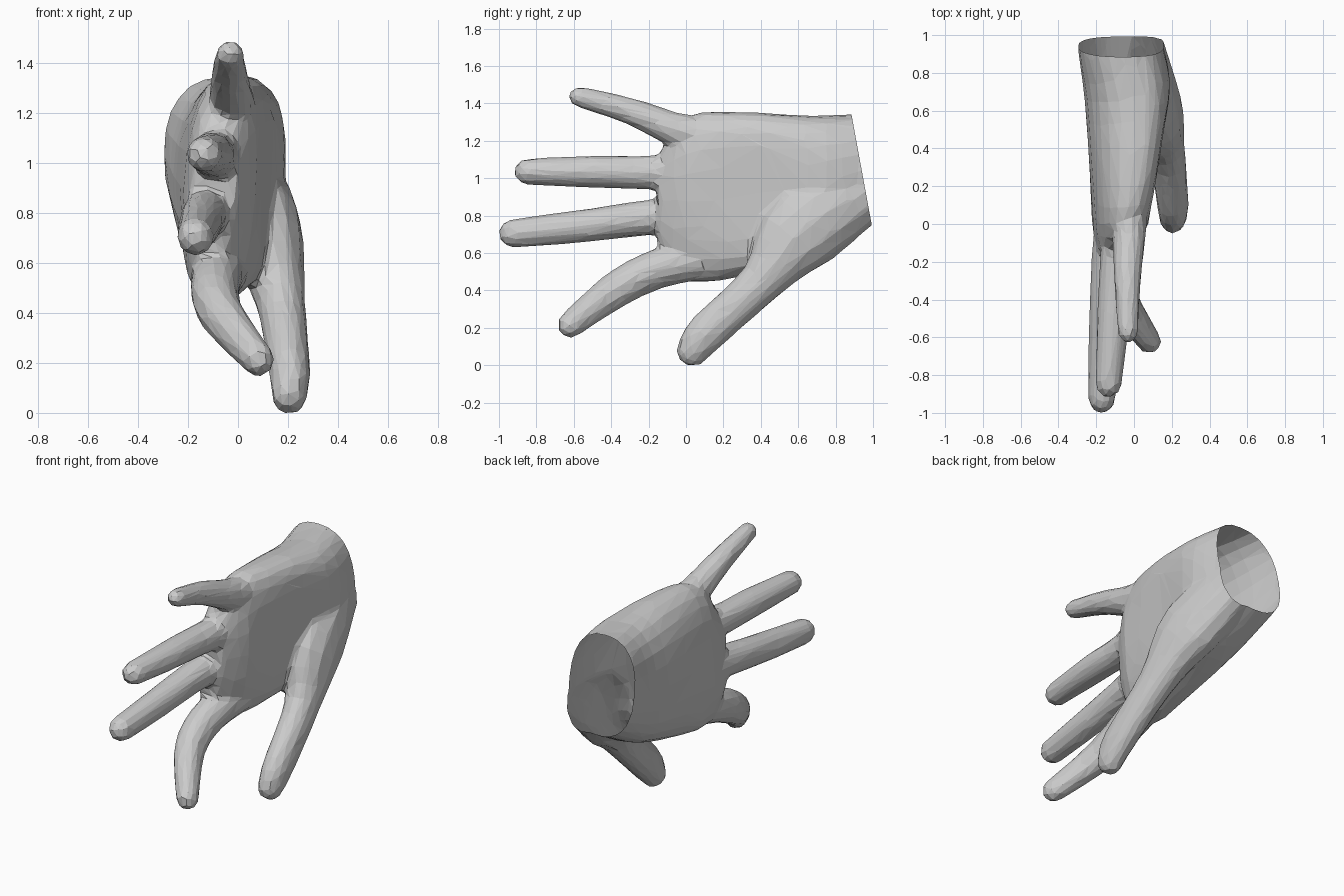
import bpy, bmesh, math
from mathutils import Vector

if "Cube" in bpy.data.objects:
    bpy.data.objects.remove(bpy.data.objects["Cube"])


def spline(keys, steps):
    """Catmull-Rom stations through rows of numbers."""
    out = []
    for i in range(len(keys) - 1):
        a, b = keys[max(i - 1, 0)], keys[i]
        c, d = keys[i + 1], keys[min(i + 2, len(keys) - 1)]
        for s in range(steps):
            t = s / steps
            out.append([q + 0.5 * t * (r - p + t * (2*p - 5*q + 4*r - w + t * (3*(q - r) + w - p)))
                        for p, q, r, w in zip(a, b, c, d)])
    return out + [list(keys[-1])]


def loft(name, rings):
    """Closed solid skinned over equally sized rings."""
    bm = bmesh.new()
    loops = [[bm.verts.new(p) for p in ring] for ring in rings]
    n = len(loops[0])
    for a, b in zip(loops, loops[1:]):
        for i in range(n):
            j = (i + 1) % n
            bm.faces.new((a[i], a[j], b[j], b[i]))
    bm.faces.new(loops[0])
    bm.faces.new(loops[-1])
    bmesh.ops.recalc_face_normals(bm, faces=bm.faces)
    mesh = bpy.data.meshes.new(name)
    bm.to_mesh(mesh)
    bm.free()
    ob = bpy.data.objects.new(name, mesh)
    bpy.context.collection.objects.link(ob)
    return ob


def digit(name, keys, steps=4, sides=12):
    """Tube through (x, y, z, radius, widening) keys with a rounded tip."""
    path = spline(keys, steps)
    pts = [Vector(p[:3]) for p in path]
    rad = [p[3] for p in path]
    wide = [p[4] for p in path] + [keys[-1][4]] * 3
    end, way, r = pts[-1], (pts[-1] - pts[-2]).normalized(), rad[-1]
    for ang in (0.5, 1.0, 1.35):
        pts.append(end + way * r * math.sin(ang) * 1.05)
        rad.append(r * math.cos(ang))
    rings = []
    for i, p in enumerate(pts):
        t = (pts[min(i + 1, len(pts) - 1)] - pts[max(i - 1, 0)]).normalized()
        u = Vector((1, 0, 0))
        u = (u - t * u.dot(t)).normalized()
        v = t.cross(u) * wide[i]
        angles = [k * math.tau / sides for k in range(sides)]
        rings.append([p + (u * math.cos(a) + v * math.sin(a)) * rad[i] for a in angles])
    return loft(name, rings)


def palm_ring(y, z0, z1, x0, x1, lean, sides=24):
    """Rounded section, hollowed on the palm side (+x) mid-hand."""
    cup = 0.07 * max(0, math.sin(math.pi * (0.8 - y) / 0.8))
    ring = []
    for k in range(sides):
        a = k * math.tau / sides
        c, s = [math.copysign(abs(f) ** 0.82, f) for f in (math.cos(a), math.sin(a))]
        x = (x0 + x1) / 2 + (x1 - x0) / 2 * c - cup * max(c, 0) ** 4 + lean * s
        ring.append((x, y, (z0 + z1) / 2 + (z1 - z0) / 2 * s))
    return ring


# Palm and wrist (over-long, trimmed later): y, bottom, top, back, front, lean
palm_keys = ((1.10, 0.84, 1.38, -0.30, 0.15, 0),
             (0.92, 0.74, 1.37, -0.295, 0.16, 0),
             (0.65, 0.60, 1.36, -0.26, 0.22, 0.02),
             (0.30, 0.50, 1.38, -0.235, 0.18, 0.02),
             (0.00, 0.475, 1.355, -0.215, 0.07, 0.03),
             (-0.15, 0.64, 1.14, -0.19, -0.01, 0.02))
hand = loft("hand", [palm_ring(*r) for r in spline(palm_keys, 3)])

# Digits, each running from inside the palm to its tip
digits = [
    digit("thumb", ((0.0, 1.03, 1.0, 0.13, 1.2), (0.10, 0.63, 0.755, 0.155, 1.45),
                    (0.17, 0.40, 0.47, 0.10, 1.2), (0.205, 0.11, 0.20, 0.085, 1.28),
                    (0.205, 0.03, 0.095, 0.072, 1.2))),
    digit("index_finger", ((-0.05, 0.2, 0.62, 0.11, 1.1), (-0.09, -0.14, 0.545, 0.102, 1.05),
                           (-0.07, -0.38, 0.425, 0.09, 1.1), (0.08, -0.62, 0.24, 0.066, 1.1))),
    digit("middle_finger", ((-0.09, 0.1, 0.83, 0.11, 1.1), (-0.135, -0.2, 0.815, 0.092, 1.05),
                            (-0.155, -0.55, 0.77, 0.085, 1.05), (-0.17, -0.925, 0.73, 0.074, 1.05))),
    digit("ring_finger", ((-0.05, 0.1, 1.06, 0.11, 1.1), (-0.09, -0.18, 1.055, 0.09, 1.05),
                          (-0.11, -0.5, 1.06, 0.087, 1), (-0.135, -0.845, 1.06, 0.072, 1))),
    digit("little_finger", ((-0.02, 0.2, 1.235, 0.10, 1.1), (-0.025, -0.04, 1.28, 0.09, 1.05),
                            (-0.035, -0.30, 1.385, 0.072, 1), (-0.032, -0.57, 1.46, 0.056, 1))),
]

# Fuse everything into one blended, low-poly skin
bpy.context.view_layer.objects.active = hand
for ob in digits + [hand]:
    ob.select_set(True)
bpy.ops.object.join()
remesh = hand.modifiers.new("fuse", 'REMESH')
remesh.mode, remesh.voxel_size = 'VOXEL', 0.016
soft = hand.modifiers.new("blend", 'SMOOTH')
soft.factor, soft.iterations = 0.5, 10
for mod in (remesh, soft):
    bpy.ops.object.modifier_apply(modifier=mod.name)
reduce = hand.modifiers.new("facets", 'DECIMATE')
reduce.ratio = 1900 / (2 * len(hand.data.polygons))
bpy.ops.object.modifier_apply(modifier=reduce.name)

# Cut the wrist open on a slant and stand the hand on the ground
bm = bmesh.new()
bm.from_mesh(hand.data)
bmesh.ops.bisect_plane(bm, geom=bm.verts[:] + bm.edges[:] + bm.faces[:], clear_outer=True,
                       plane_co=(0, 0.94, 1.065), plane_no=(0, 0.98, 0.18))
low = min(v.co.z for v in bm.verts)
bmesh.ops.translate(bm, verts=bm.verts, vec=(0, 0, -low))
for f in bm.faces:
    f.smooth = False
bm.to_mesh(hand.data)
bm.free()
